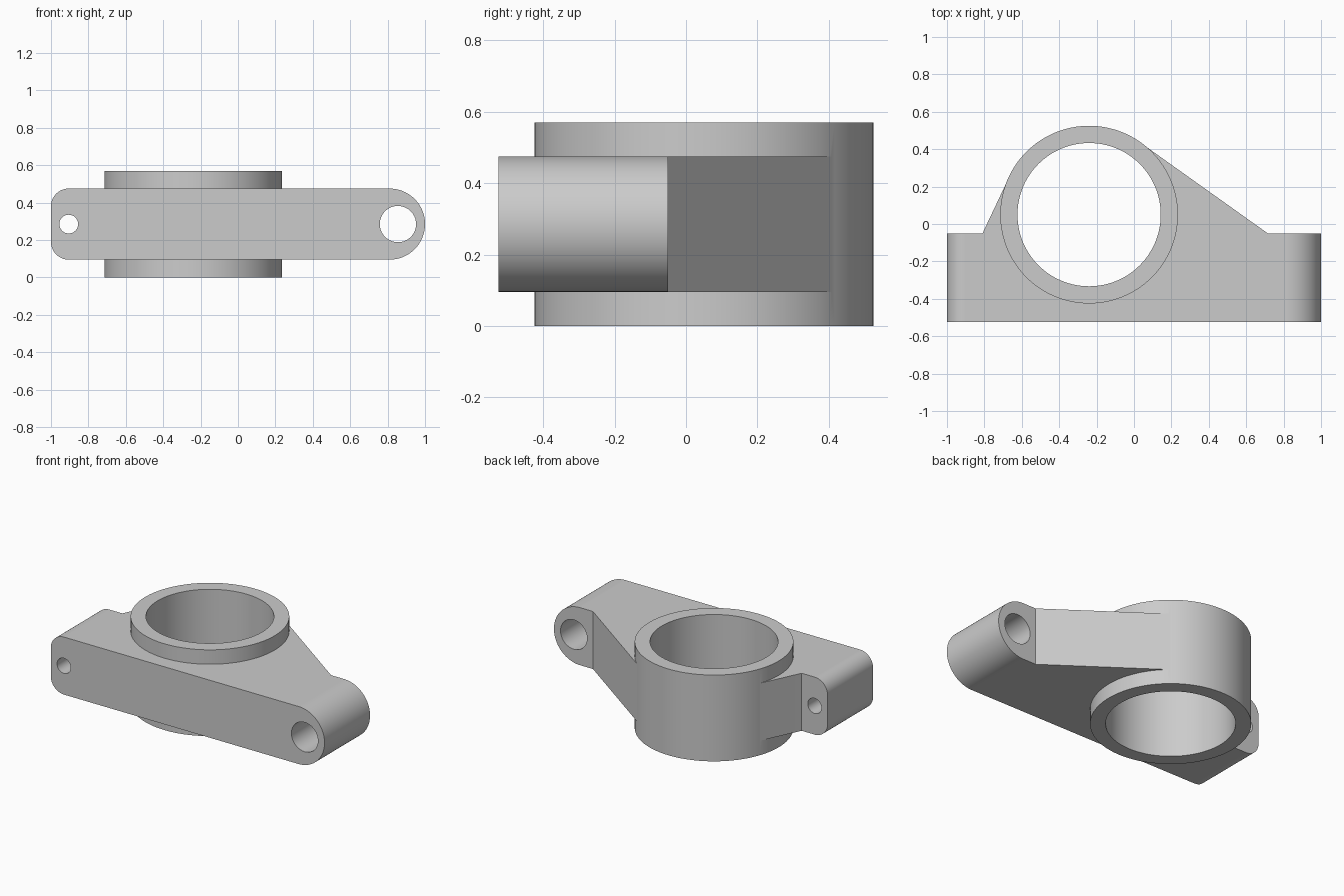
import bpy, bmesh, math

cube = bpy.data.objects.get("Cube")
if cube:
    bpy.data.objects.remove(cube, do_unlink=True)

# Main dimensions
RING = (-0.24, 0.05)
RING_R, BORE_R, RING_H = 0.475, 0.383, 0.57
FRONT, BACK = -0.525, -0.05
BOTTOM, TOP = 0.095, 0.475
MID = (BOTTOM + TOP) / 2

grey = bpy.data.materials.new("cast grey")
grey.use_nodes = True
grey.diffuse_color = (0.6, 0.6, 0.6, 1)
grey.node_tree.nodes["Principled BSDF"].inputs["Base Color"].default_value = (0.6, 0.6, 0.6, 1)


def arc(cx, cy, r, start, end, steps):
    """Points along an arc, angles in degrees."""
    angles = [math.radians(start + (end - start) * i / steps) for i in range(steps + 1)]
    return [(cx + r * math.cos(a), cy + r * math.sin(a)) for a in angles]


def circle(cx, cy, r, steps=128):
    return arc(cx, cy, r, 0, 360, steps)[:-1]


def prism(name, outline, low, high, axis):
    """Extrude a closed outline along z (plan outline) or y (front outline)."""
    bm = bmesh.new()
    place = (lambda p: (p[0], p[1], low)) if axis == "z" else (lambda p: (p[0], low, p[1]))
    face = bm.faces.new([bm.verts.new(place(p)) for p in outline])
    grown = bmesh.ops.extrude_face_region(bm, geom=[face])
    step = (0, 0, high - low) if axis == "z" else (0, high - low, 0)
    bmesh.ops.translate(bm, vec=step, verts=[v for v in grown["geom"] if isinstance(v, bmesh.types.BMVert)])
    bmesh.ops.recalc_face_normals(bm, faces=bm.faces)
    mesh = bpy.data.meshes.new(name)
    bm.to_mesh(mesh)
    bm.free()
    mesh.materials.append(grey)
    obj = bpy.data.objects.new(name, mesh)
    bpy.context.collection.objects.link(obj)
    return obj


def combine(target, other, operation):
    """Apply a boolean and discard the helper."""
    mod = target.modifiers.new(operation, "BOOLEAN")
    mod.operation, mod.solver, mod.object = operation, "EXACT", other
    bpy.context.view_layer.objects.active = target
    bpy.ops.object.modifier_apply(modifier=mod.name)
    bpy.data.objects.remove(other, do_unlink=True)


def tangent_point(px, side):
    """Point where a web side running from the bar's back meets the ring."""
    dx, dy = px - RING[0], BACK - RING[1]
    angle = math.atan2(dy, dx) + side * math.acos(RING_R / math.hypot(dx, dy))
    r = RING_R * 0.995
    return RING[0] + r * math.cos(angle), RING[1] + r * math.sin(angle)


# Plan of bar and tapered web
web_left, web_right = -0.81, 0.715
plan = [(-1.1, FRONT), (1.1, FRONT), (1.1, BACK), (web_right, BACK),
        tangent_point(web_right, 1), RING, tangent_point(web_left, -1),
        (web_left, BACK), (-1.1, BACK)]
body = prism("bearing_bracket", plan, -0.1, 0.7, "z")

# Front outline: small corners on one end, full round on the other
end_r, corner_r = (TOP - BOTTOM) / 2, 0.095
outline = (arc(1 - end_r, MID, end_r, -90, 90, 64)
           + arc(-1 + corner_r, TOP - corner_r, corner_r, 90, 180, 24)
           + arc(-1 + corner_r, BOTTOM + corner_r, corner_r, 180, 270, 24))
combine(body, prism("bar_outline", outline, -0.8, 0.8, "y"), "INTERSECT")

# Ring and its bore
combine(body, prism("ring", circle(*RING, RING_R), 0, RING_H, "z"), "UNION")
combine(body, prism("bore", circle(*RING, BORE_R), -0.1, 0.7, "z"), "DIFFERENCE")

# Bolt holes through the bar ends
for x, r in ((-0.905, 0.05), (0.855, 0.097)):
    combine(body, prism("bolt_hole", circle(x, MID, r, 64), -0.8, 0.8, "y"), "DIFFERENCE")

# Smooth rounds, crisp edges
bpy.ops.object.select_all(action="DESELECT")
body.select_set(True)
bpy.context.view_layer.objects.active = body
bpy.ops.object.shade_smooth_by_angle(angle=math.radians(30))
weighted = body.modifiers.new("weighted normals", "WEIGHTED_NORMAL")
weighted.keep_sharp = True
